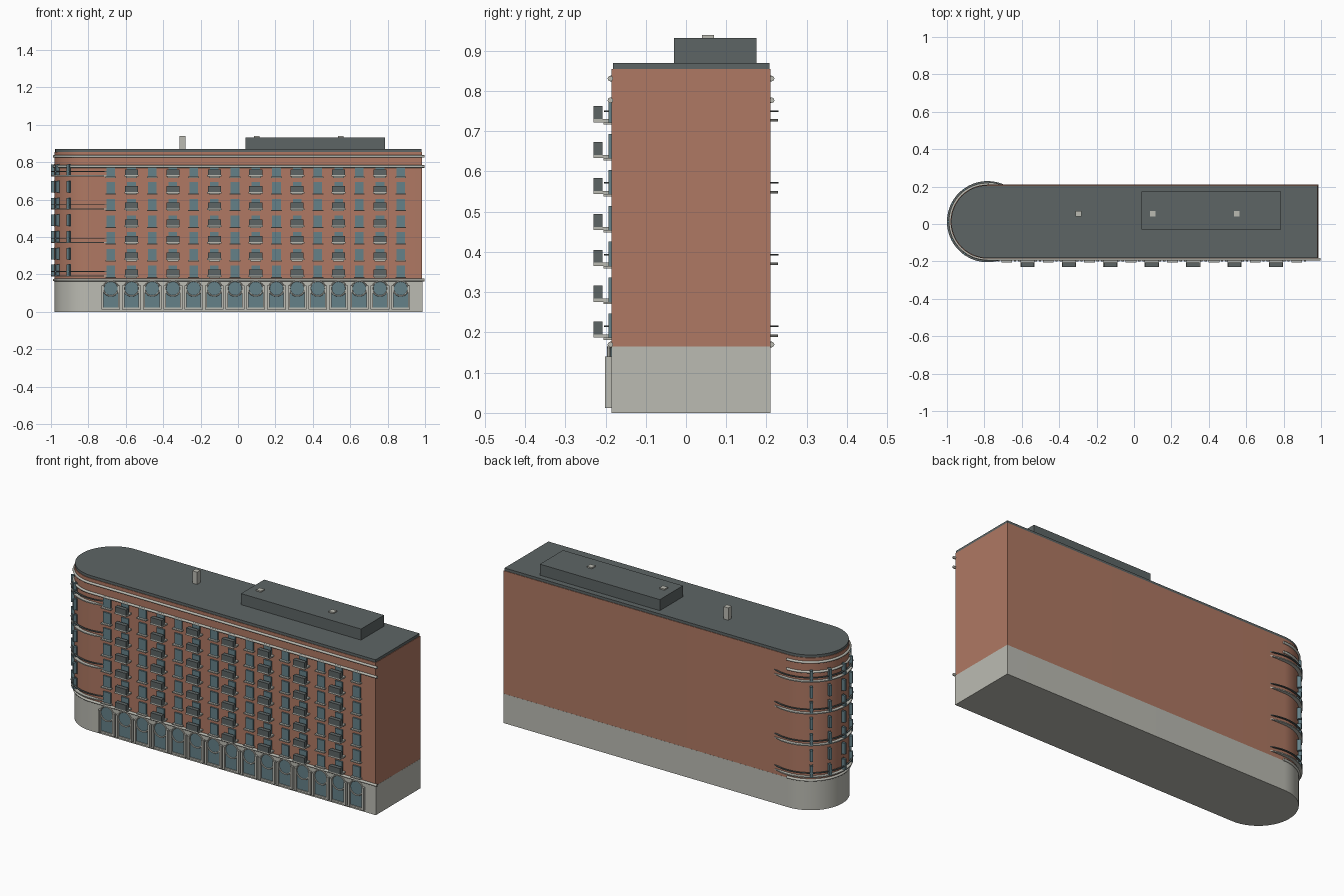
import bpy, bmesh, math
from mathutils import Matrix, Vector

if "Cube" in bpy.data.objects:
    bpy.data.objects.remove(bpy.data.objects["Cube"])

def material(name, rgb):
    m = bpy.data.materials.new(name)
    m.diffuse_color = (*rgb, 1)
    m.use_nodes = True
    m.node_tree.nodes["Principled BSDF"].inputs["Base Color"].default_value = m.diffuse_color
    return m

BRICK = material("brick", (0.43, 0.19, 0.125))
STONE = material("stone", (0.50, 0.50, 0.45))
DARK = material("dark_metal", (0.11, 0.13, 0.13))
GLASS = material("glass", (0.13, 0.22, 0.25))

CX, CY, R = -0.783, 0.0125, 0.1975      # centre and radius of the rounded end
RIGHT, FRONT = 0.985, -0.185
PITCH, FLOOR = 0.1107, 0.0892
BAYS = [-0.68 + PITCH * i for i in range(15)]
FLOORS = [0.187 + FLOOR * i for i in range(7)]

def finish(bm, name, mat, smooth=False):
    bmesh.ops.recalc_face_normals(bm, faces=bm.faces)
    me = bpy.data.meshes.new(name)
    bm.to_mesh(me)
    bm.free()
    ob = bpy.data.objects.new(name, me)
    bpy.context.collection.objects.link(ob)
    me.materials.append(mat)
    if smooth:
        bpy.context.view_layer.objects.active = ob
        ob.select_set(True)
        bpy.ops.object.shade_smooth_by_angle(angle=math.radians(35))
        ob.select_set(False)
    return ob

def add_box(bm, x0, x1, y0, y1, z0, z1, mat=Matrix()):
    c = Vector(((x0 + x1) / 2, (y0 + y1) / 2, (z0 + z1) / 2))
    size = Matrix.Diagonal((x1 - x0, y1 - y0, z1 - z0, 1))
    bmesh.ops.create_cube(bm, size=1, matrix=mat @ Matrix.Translation(c) @ size)

def boxes(name, mat, items):
    bm = bmesh.new()
    for it in items:
        add_box(bm, *it)
    return finish(bm, name, mat)

def arc(r, a0, a1, n):
    return [(CX + r * math.cos(math.radians(a0 + (a1 - a0) * i / n)),
             CY + r * math.sin(math.radians(a0 + (a1 - a0) * i / n))) for i in range(n + 1)]

def extrude(bm, pts, z0, z1):
    face = bm.faces.new([bm.verts.new((x, y, z0)) for x, y in pts])
    top = bmesh.ops.extrude_face_region(bm, geom=[face])["geom"]
    bmesh.ops.translate(bm, vec=(0, 0, z1 - z0),
                        verts=[v for v in top if isinstance(v, bmesh.types.BMVert)])

def storey(name, mat, z0, z1, inset=0.0):
    # block with one rounded end
    r = R - inset
    bm = bmesh.new()
    extrude(bm, arc(r, 90, 270, 40) + [(RIGHT - inset, CY - r), (RIGHT - inset, CY + r)], z0, z1)
    return finish(bm, name, mat, True)

# main masses
storey("stone_base", STONE, 0, 0.165, -0.0005)
storey("brick_body", BRICK, 0.165, 0.855)
storey("roof_slab", DARK, 0.855, 0.87, 0.003)
boxes("roof_penthouse", DARK, [(0.04, 0.785, -0.03, 0.175, 0.868, 0.932)])
boxes("roof_vents", STONE, [(x - 0.015, x + 0.015, 0.04, 0.07, 0.868, 0.939)
                            for x in (-0.297, 0.10, 0.55)])

# round cornice mouldings along the front and around the curved end
for i, z in enumerate((0.17, 0.777, 0.831)):
    cu = bpy.data.curves.new("cornice", "CURVE")
    cu.dimensions = "3D"
    cu.bevel_depth, cu.bevel_resolution, cu.use_fill_caps = 0.007, 2, True
    pts = arc(R + 0.003, 88, 270, 40) + [(0.997, CY - R - 0.003)]
    sp = cu.splines.new("POLY")
    sp.points.add(len(pts) - 1)
    for p, (x, y) in zip(sp.points, pts):
        p.co = (x, y, z, 1)
    ob = bpy.data.objects.new(f"cornice_{i + 1}", cu)
    bpy.context.collection.objects.link(ob)
    cu.materials.append(STONE)

# curved balcony slabs and their thin rails, every second floor
slabs, rails = bmesh.new(), bmesh.new()
for z in FLOORS[::2]:
    extrude(slabs, arc(0.216, 65, 295, 40) + arc(0.19, 295, 65, 40), z + 0.002, z + 0.008)
    extrude(rails, arc(0.217, 65, 295, 40) + arc(0.208, 295, 65, 40), z + 0.026, z + 0.030)
finish(slabs, "curved_balcony_slabs", STONE, True)
finish(rails, "curved_balcony_rails", DARK, True)

# narrow projecting windows on the curved end
glass, frames = bmesh.new(), bmesh.new()
for a in (126, 153, 180, 207, 234):
    turn = Matrix.Translation((CX, CY, 0)) @ Matrix.Rotation(math.radians(a), 4, 'Z')
    for z in FLOORS:
        add_box(glass, 0.18, 0.217, -0.007, 0.007, z + 0.004, z + 0.066, turn)
        add_box(frames, 0.18, 0.2, -0.009, 0.009, z + 0.002, z + 0.068, turn)
finish(glass, "curved_end_windows", GLASS)
finish(frames, "curved_end_frames", DARK)

# front windows and sills
boxes("front_windows", GLASS, [(x - 0.023, x + 0.023, -0.193, -0.18, z, z + 0.06)
                               for x in BAYS for z in FLOORS])
boxes("front_sills", STONE, [(x - 0.029, x + 0.029, -0.205, -0.18, z - 0.006, z)
                             for x in BAYS for z in FLOORS])

# front balconies on every second bay
boxes("balcony_slabs", STONE, [(x - 0.038, x + 0.038, -0.23, -0.18, z, z + 0.008)
                               for x in BAYS[1::2] for z in FLOORS])
boxes("balcony_railings", DARK, [(x - 0.035, x + 0.035, -0.23, -0.207, z + 0.008, z + 0.04)
                                 for x in BAYS[1::2] for z in FLOORS])

# ground floor shopfronts: glass, pilasters and lintel
boxes("shop_glass", GLASS, [(x - 0.04, x + 0.04, -0.19, -0.18, 0.02, 0.125) for x in BAYS])
boxes("shop_pilasters", STONE, [(x + s * 0.044 - 0.006, x + s * 0.044 + 0.006, -0.201, -0.18, 0.012, 0.14)
                                for x in BAYS for s in (-1, 1)])
boxes("shop_sills", STONE, [(x - 0.04, x + 0.04, -0.196, -0.18, 0.012, 0.022) for x in BAYS])

# round arch heads above the shopfronts
fan, rings = bmesh.new(), bmesh.new()
for x in BAYS:
    face_front = Matrix.Translation((x, -0.185, 0.125)) @ Matrix.Rotation(math.pi / 2, 4, 'X')
    bmesh.ops.create_cone(fan, cap_ends=True, segments=32, radius1=0.038, radius2=0.038,
                          depth=0.011, matrix=face_front)
    n, m, grid = 32, 8, []
    for i in range(n):
        t = 2 * math.pi * i / n
        grid.append([])
        for j in range(m):
            p = 2 * math.pi * j / m
            r = 0.04 + 0.004 * math.cos(p)
            grid[-1].append(rings.verts.new((x + r * math.cos(t), -0.192 + 0.004 * math.sin(p),
                                             0.125 + r * math.sin(t))))
    for i in range(n):
        for j in range(m):
            k, l = (i + 1) % n, (j + 1) % m
            rings.faces.new((grid[i][j], grid[k][j], grid[k][l], grid[i][l]))
finish(fan, "arch_glass", GLASS, True)
finish(rings, "arch_rings", STONE, True)
